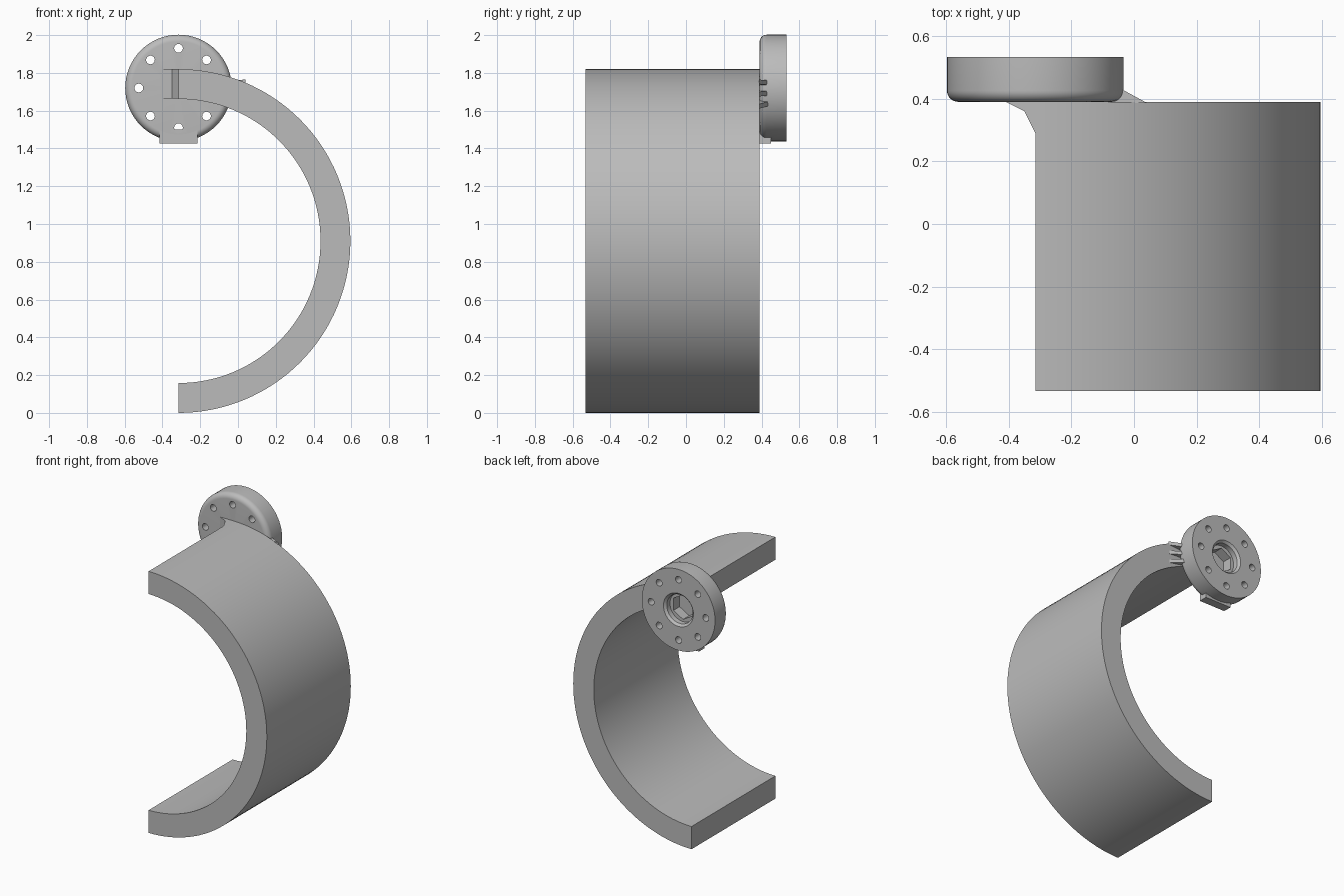
import bpy, bmesh, math
from mathutils import Vector, Matrix

cube = bpy.data.objects.get("Cube")
if cube:
    bpy.data.objects.remove(cube, do_unlink=True)

grey = bpy.data.materials.new("plain grey")
grey.use_nodes = True
GREY = (0.5, 0.5, 0.5, 1)
grey.diffuse_color = GREY
grey.node_tree.nodes["Principled BSDF"].inputs["Base Color"].default_value = GREY

CX, RING_Z, DISC_Z = -0.315, 0.91, 1.72
FACE, BACK = 0.39, 0.533


def finish(name, bm, smooth=False):
    bmesh.ops.recalc_face_normals(bm, faces=bm.faces)
    mesh = bpy.data.meshes.new(name)
    bm.to_mesh(mesh)
    bm.free()
    obj = bpy.data.objects.new(name, mesh)
    bpy.context.collection.objects.link(obj)
    mesh.materials.append(grey)
    if smooth:
        shade(obj)
    return obj


def shade(obj):
    bpy.ops.object.select_all(action='DESELECT')
    obj.select_set(True)
    bpy.context.view_layer.objects.active = obj
    bpy.ops.object.shade_smooth_by_angle(angle=math.radians(30))


def prism(name, points, offset, smooth=False):
    """Extrude a closed outline along an offset."""
    bm = bmesh.new()
    face = bm.faces.new([bm.verts.new(p) for p in points])
    new = bmesh.ops.extrude_face_region(bm, geom=[face])["geom"]
    verts = [v for v in new if isinstance(v, bmesh.types.BMVert)]
    bmesh.ops.translate(bm, verts=verts, vec=Vector(offset))
    return finish(name, bm, smooth)


def add_rod(bm, x, z, radius, y0, y1, sides):
    """Add a cylinder running along y."""
    matrix = Matrix.Translation((x, (y0 + y1) / 2, z)) @ Matrix.Rotation(math.pi / 2, 4, 'X')
    bmesh.ops.create_cone(bm, cap_ends=True, segments=sides, radius1=radius,
                          radius2=radius, depth=y1 - y0, matrix=matrix)


# Half ring band
def arc(radius, steps=64):
    angles = [math.pi * (i / steps - 0.5) for i in range(steps + 1)]
    return [(CX + radius * math.cos(a), -0.533, RING_Z + radius * math.sin(a)) for a in angles]


prism("half_ring", arc(0.91) + arc(0.752)[::-1], (0, FACE + 0.533, 0), True)

# Mounting disc: turned profile with rounded front rim and stepped rear bore
ROUND = 0.036
R = 0.282
profile = [(0, FACE)]
for i in range(9):
    a = math.pi / 2 * i / 8
    profile.append((R - ROUND + ROUND * math.sin(a), FACE + ROUND - ROUND * math.cos(a)))
profile += [(R, BACK), (0.115, BACK), (0.1, BACK - 0.015), (0.1, BACK - 0.05), (0, BACK - 0.05)]
bm = bmesh.new()
verts = [bm.verts.new((CX + r, y, DISC_Z)) for r, y in profile]
edges = [bm.edges.new(pair) for pair in zip(verts, verts[1:])]
bmesh.ops.spin(bm, geom=verts + edges, cent=(CX, 0, DISC_Z), axis=(0, 1, 0),
               angle=math.tau, steps=64, use_merge=True)
bmesh.ops.remove_doubles(bm, verts=bm.verts, dist=0.0001)
disc = finish("mounting_disc", bm)

# Bolt holes and hexagonal socket
bm = bmesh.new()
for i in range(8):
    a = math.tau * i / 8
    add_rod(bm, CX + 0.21 * math.cos(a), DISC_Z + 0.21 * math.sin(a), 0.023, 0.3, 0.6, 20)
add_rod(bm, CX, DISC_Z, 0.085, FACE + 0.025, 0.6, 6)
cutter = finish("hole_cutter", bm)
cutter.hide_render = True
cutter.hide_set(True)
cut = disc.modifiers.new("holes", 'BOOLEAN')
cut.operation = 'DIFFERENCE'
cut.object = cutter
cut.solver = 'EXACT'
bpy.context.view_layer.objects.active = disc
disc.select_set(True)
bpy.ops.object.modifier_apply(modifier=cut.name)
bpy.data.objects.remove(cutter, do_unlink=True)
shade(disc)

# Tapered gusset between the ring end and the disc
prism("end_gusset", [(x, y, 1.664) for x, y in
      [(CX, 0.29), (-0.35, 0.36), (-0.41, FACE), (CX, FACE)]], (0, 0, 0.156))

# Thin ribs bracing the disc rim against the ring face
for i, z in enumerate((1.745, 1.695, 1.645)):
    tilt = (z - DISC_Z) * 0.3
    prism(f"rim_rib_{i + 1}", [(-0.08, FACE - 0.003, z - 0.012), (-0.08, 0.45, z - 0.012),
          (-0.035, 0.428, z - 0.012 + tilt * 0.5), (0.04, FACE - 0.003, z - 0.012 + tilt)],
          (0, 0, 0.024))

# Flat foot tab under the disc
prism("bottom_tab", [(-0.415, FACE, 1.425), (-0.215, FACE, 1.425),
      (-0.215, FACE, 1.5), (-0.415, FACE, 1.5)], (0, 0.06, 0))
